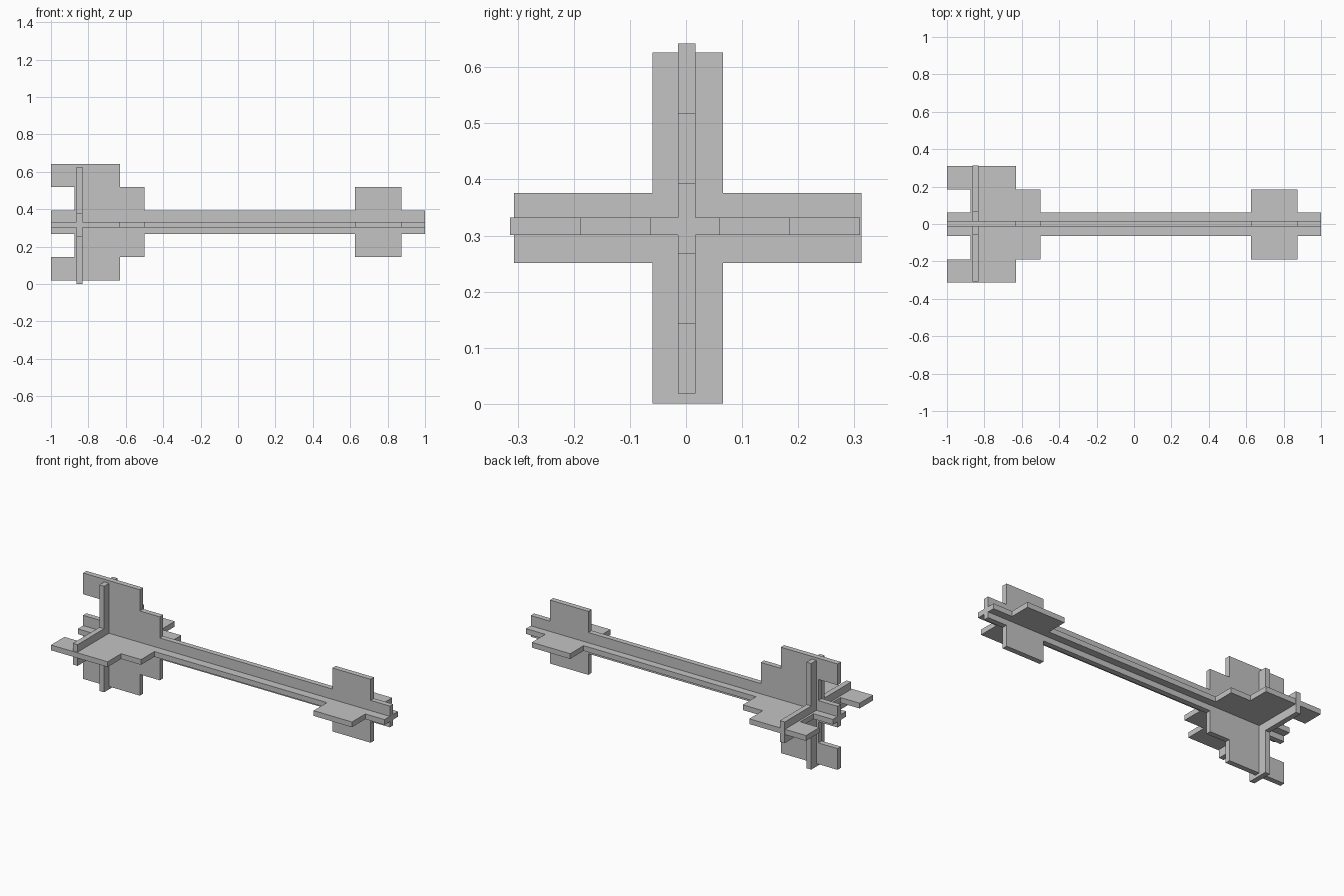
import bpy, bmesh
from mathutils import Vector

if "Cube" in bpy.data.objects:
    bpy.data.objects.remove(bpy.data.objects["Cube"])

grey = bpy.data.materials.new("plain grey")
grey.diffuse_color = (0.55, 0.55, 0.55, 1)
grey.use_nodes = True
grey.node_tree.nodes["Principled BSDF"].inputs["Base Color"].default_value = grey.diffuse_color


def plate(name, half, origin, u, v, thickness):
    """Flat plate: half outline (along u, out along v) mirrored over u, then extruded."""
    origin, u, v = Vector(origin), Vector(u), Vector(v)
    normal = u.cross(v)
    outline = half + [(a, -b) for a, b in reversed(half)]
    bm = bmesh.new()
    base = origin - normal * thickness / 2
    face = bm.faces.new([bm.verts.new(base + u * a + v * b) for a, b in outline])
    ext = bmesh.ops.extrude_face_region(bm, geom=[face])
    moved = [g for g in ext["geom"] if isinstance(g, bmesh.types.BMVert)]
    bmesh.ops.translate(bm, verts=moved, vec=normal * thickness)
    bmesh.ops.recalc_face_normals(bm, faces=bm.faces)
    mesh = bpy.data.meshes.new(name)
    bm.to_mesh(mesh)
    bm.free()
    mesh.materials.append(grey)
    obj = bpy.data.objects.new(name, mesh)
    bpy.context.collection.objects.link(obj)


T = 0.031                       # plate thickness
A, B, C = 0.0625, 0.187, 0.312  # half widths: shaft, block, head

# Long key-like silhouette shared by the upright and the flat plate
shaft = [(-1, A), (-0.875, A), (-0.875, B), (-1, B), (-1, C), (-0.63, C),
         (-0.63, B), (-0.5, B), (-0.5, A), (0.625, A), (0.625, B),
         (0.875, B), (0.875, A), (1, A)]
plate("upright_shaft_plate", shaft, (0, 0.0015, 0.330), (1, 0, 0), (0, 0, 1), T)
plate("flat_shaft_plate", shaft, (0, -0.0015, 0.3165), (1, 0, 0), (0, 1, 0), T)

# Plus-shaped cross plate through the head
cross = [(-0.3095, A), (-A, A), (-A, 0.3125), (A, 0.3125), (A, A), (0.3095, A)]
plate("head_cross_plate", cross, (-0.847, 0.003, 0.3135), (0, 1, 0), (0, 0, 1), T)
